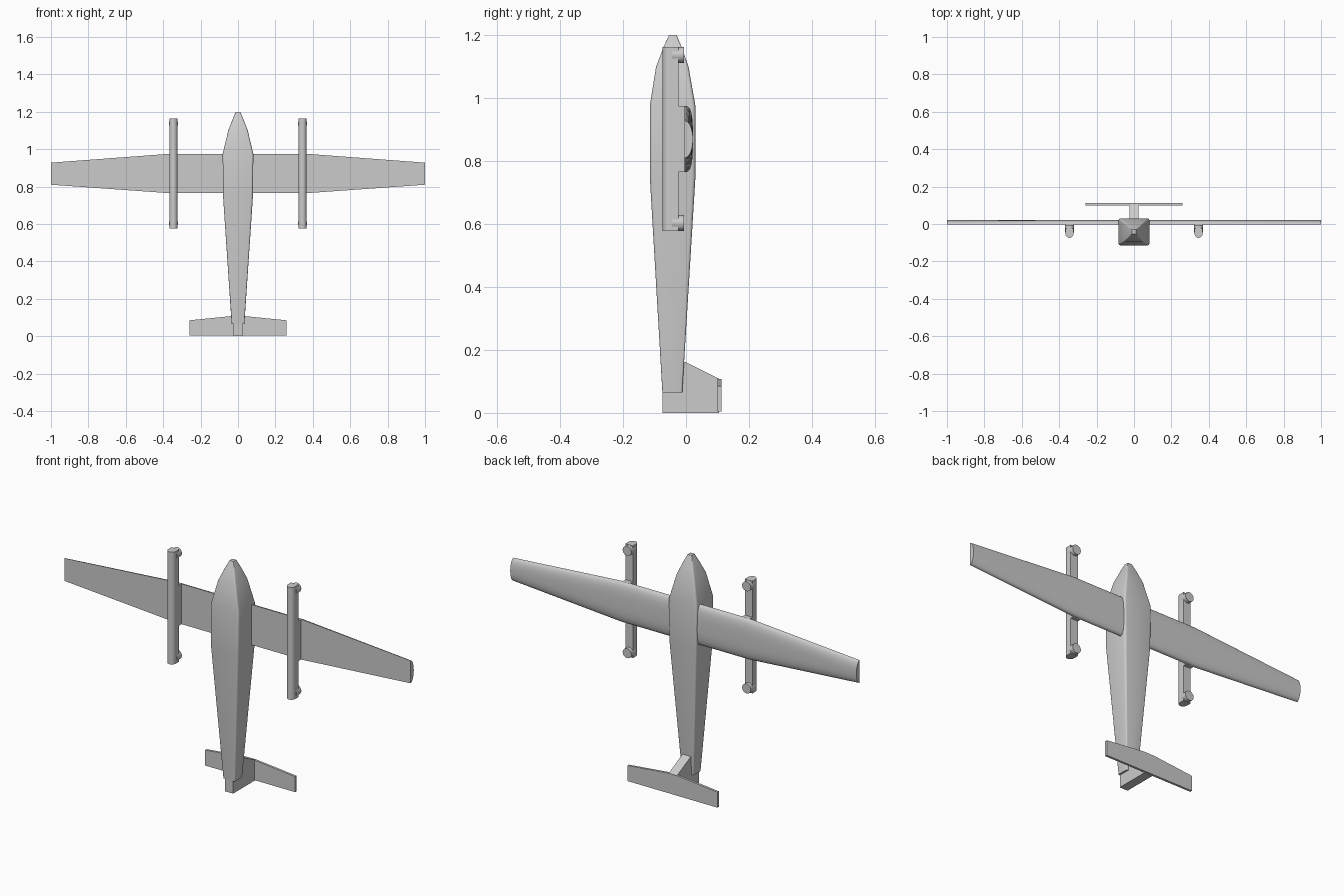
import bpy, bmesh, math
from mathutils import Vector

cube = bpy.data.objects.get("Cube")
if cube:
    bpy.data.objects.remove(cube, do_unlink=True)

GREY = (0.6, 0.6, 0.6, 1)
grey = bpy.data.materials.new("light grey")
grey.use_nodes = True
grey.diffuse_color = GREY
grey.node_tree.nodes["Principled BSDF"].inputs["Base Color"].default_value = GREY


def loft(name, rings):
    """Skin a list of matching point rings and cap both ends."""
    bm = bmesh.new()
    loops = [[bm.verts.new(p) for p in ring] for ring in rings]
    n = len(loops[0])
    for a, b in zip(loops, loops[1:]):
        for i in range(n):
            j = (i + 1) % n
            bm.faces.new((a[i], a[j], b[j], b[i]))
    bm.faces.new(loops[0])
    bm.faces.new(loops[-1][::-1])
    bmesh.ops.recalc_face_normals(bm, faces=bm.faces)
    mesh = bpy.data.meshes.new(name)
    bm.to_mesh(mesh)
    bm.free()
    mesh.materials.append(grey)
    obj = bpy.data.objects.new(name, mesh)
    bpy.context.collection.objects.link(obj)
    return obj


def smooth(obj, angle=32):
    bpy.ops.object.select_all(action='DESELECT')
    obj.select_set(True)
    bpy.context.view_layer.objects.active = obj
    bpy.ops.object.shade_smooth_by_angle(angle=math.radians(angle))


def rounded_box_ring(z, half, y0, y1, steps=4):
    """Rounded rectangle across the body at height z."""
    r = 0.16 * min(half, (y1 - y0) / 2)
    pts = []
    corners = ((half - r, y1 - r), (r - half, y1 - r),
               (r - half, y0 + r), (half - r, y0 + r))
    for k, (cx, cy) in enumerate(corners):
        for s in range(steps + 1):
            a = math.pi / 2 * (k + s / steps)
            pts.append((cx + r * math.cos(a), cy + r * math.sin(a), z))
    return pts


# Fuselage: height, half width, belly, back
sections = [(0.065, 0.034, -0.075, -0.012), (0.75, 0.08, -0.115, 0.03),
            (0.975, 0.082, -0.115, 0.03), (1.1, 0.052, -0.095, 0.008),
            (1.165, 0.027, -0.07, -0.015), (1.2, 0.012, -0.054, -0.03)]
smooth(loft("fuselage", [rounded_box_ring(*s) for s in sections]))


# Wing: flat underside and domed back, blunt inboard, slim at the tips
def wing_ring(x, z0, z1, power, steps=24):
    mid, half = (z0 + z1) / 2, (z1 - z0) / 2
    pts = []
    for i in range(steps + 1):
        a = math.pi * i / steps
        c, s = math.cos(a), math.sin(a)
        pts.append((x, -0.004 + 0.026 * s ** power,
                    mid + half * math.copysign(abs(c) ** power, c)))
    return pts


stations = [(1.0, 0.81, 0.928, 1.0), (0.37, 0.765, 0.975, 0.65)]
rings = [wing_ring(-x, *s) for x, *s in stations]
rings += [wing_ring(x, *s) for x, *s in reversed(stations)]
smooth(loft("wing", rings))

# Tail fin
fin = [(-0.075, 0), (0.105, 0), (0.105, 0.108), (-0.005, 0.163), (-0.075, 0.065)]
loft("tail_fin", [[(x, y, z) for y, z in fin] for x in (-0.024, 0.024)])

# Tailplane
plane = [(-0.26, 0.004), (0.26, 0.004), (0.26, 0.085),
         (0.03, 0.108), (-0.03, 0.108), (-0.26, 0.085)]
loft("tailplane", [[(x, y, z) for x, z in plane] for y in (0.1, 0.112)])


# Lift booms with pylons and motors
def boom_ring(cx, z, r=0.022):
    arc = [(cx + r * math.cos(a), -0.05 + r * math.sin(a) * 1.1, z)
           for a in (math.pi * (1 + i / 14) for i in range(15))]
    return arc + [(cx - r, -0.024, z), (cx + r, -0.024, z)][::-1]


def motor_ring(cx, y, z, r=0.025):
    return [(cx + r * math.cos(a), y, z + r * math.sin(a))
            for a in (math.tau * i / 24 for i in range(24))]


for side, sx in (("left", 1), ("right", -1)):
    cx = 0.345 * sx
    smooth(loft(side + "_boom", [boom_ring(cx, z) for z in (0.577, 1.163)]))
    loft(side + "_pylon", [[(cx + dx, y, z) for dx, y in
                            ((-0.022, -0.03), (0.022, -0.03), (0.022, 0), (-0.022, 0))]
                           for z in (0.765, 0.975)])
    for end, z in (("lower", 0.603), ("upper", 1.137)):
        smooth(loft(f"{side}_{end}_motor", [motor_ring(cx, y, z) for y in (-0.045, -0.006)]))
